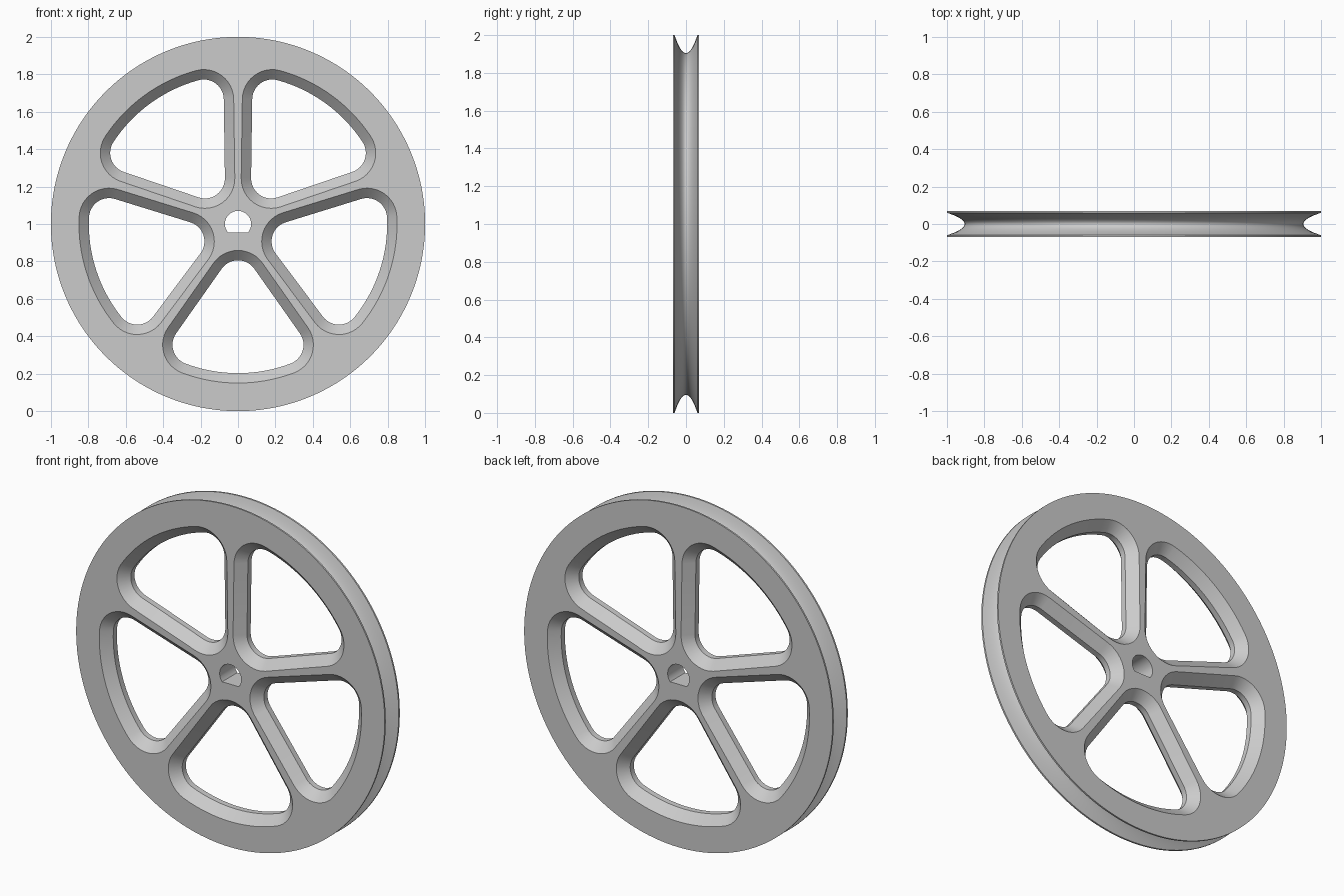
import bpy, bmesh, math
from math import sin, cos, radians, pi

if "Cube" in bpy.data.objects:
    bpy.data.objects.remove(bpy.data.objects["Cube"])

HALF = 0.07       # half thickness of the wheel
CHAMFER = 0.053   # bevel around each window, both sides
CORNER = 0.16     # window corner radius at the face
RIM_IN = 0.85     # outer radius of the windows at the face
HUB = 1.0         # height of the axle


def make_object(name, bm):
    bmesh.ops.recalc_face_normals(bm, faces=bm.faces)
    mesh = bpy.data.meshes.new(name)
    bm.to_mesh(mesh)
    bm.free()
    obj = bpy.data.objects.new(name, mesh)
    bpy.context.collection.objects.link(obj)
    return obj


def loft(bm, sections):
    """Capped solid through (y, outline) sections; outlines are (x, z) about the axle."""
    rings = [[bm.verts.new((x, y, z + HUB)) for x, z in pts] for y, pts in sections]
    n = len(rings[0])
    for a, b in zip(rings, rings[1:]):
        for i in range(n):
            bm.faces.new((a[i], a[(i + 1) % n], b[(i + 1) % n], b[i]))
    bm.faces.new(rings[0])
    bm.faces.new(rings[-1])


def arc(cx, cz, r, start, end, steps):
    return [(cx + r * cos(start + (end - start) * i / steps),
             cz + r * sin(start + (end - start) * i / steps)) for i in range(steps + 1)]


def circle(r, n=160):
    return arc(0, 0, r, 0, 2 * pi, n)[:-1]


def window(axis, inset):
    """Rounded sector between two spokes, shrunk by inset and turned to axis."""
    r = CORNER - inset
    apex = (0.017 + CORNER) / sin(radians(36))
    reach = RIM_IN - CORNER
    spread = radians(36) - math.asin((0.023 + CORNER) / reach)
    cx, cz = reach * cos(spread), reach * sin(spread)
    normal = math.atan2(cz, cx - apex) + pi / 2
    pts = arc(0, 0, RIM_IN - inset, -spread, spread, 16)
    pts += arc(cx, cz, r, spread, normal, 12)[1:]
    pts += arc(apex, 0, r, normal, 2 * pi - normal, 12)
    pts += arc(cx, -cz, r, -normal, -spread, 12)[:-1]
    c, s = cos(axis), sin(axis)
    return [(x * c - z * s, x * s + z * c) for x, z in pts]


# Wheel disc with a rounded groove around the rim
bm = bmesh.new()
groove = [(0.06 * t, 0.905 + 0.095 * t * t) for t in [i / 10 for i in range(-10, 11)]]
profile = [(-HALF, 1.0)] + groove + [(HALF, 1.0)]
loft(bm, [(y, circle(r)) for y, r in profile])
wheel = make_object("grooved_spoke_wheel", bm)

# Cutters: five bevelled windows and the D-shaped axle hole
bm = bmesh.new()
over = 0.01
land = HALF - CHAMFER
levels = [(-HALF - over, -over), (-land, CHAMFER), (land, CHAMFER), (HALF + over, -over)]
for k in range(5):
    axis = radians(-90 + 72 * k)
    loft(bm, [(y, window(axis, inset)) for y, inset in levels])
flat = math.asin(0.045 / 0.07)
bore = arc(0, 0, 0.07, -flat, pi + flat, 32)
loft(bm, [(-0.1, bore), (0.1, bore)])
cutter = make_object("window_cutter", bm)
cutter.hide_render = True

# Cut the openings, keep the result and drop the cutter
cut = wheel.modifiers.new("openings", 'BOOLEAN')
cut.operation = 'DIFFERENCE'
cut.solver = 'EXACT'
cut.object = cutter
bpy.context.view_layer.update()
depsgraph = bpy.context.evaluated_depsgraph_get()
result = bpy.data.meshes.new_from_object(wheel.evaluated_get(depsgraph))
wheel.modifiers.clear()
wheel.data = result
bpy.data.objects.remove(cutter)

# Plain grey finish
grey = bpy.data.materials.new("light_grey")
grey.use_nodes = True
colour = (0.6, 0.6, 0.6, 1)
grey.diffuse_color = colour
grey.node_tree.nodes["Principled BSDF"].inputs["Base Color"].default_value = colour
wheel.data.materials.clear()
wheel.data.materials.append(grey)

# Smooth curves, crisp edges
bpy.ops.object.select_all(action='DESELECT')
wheel.select_set(True)
bpy.context.view_layer.objects.active = wheel
bpy.ops.object.shade_smooth_by_angle(angle=radians(30))
